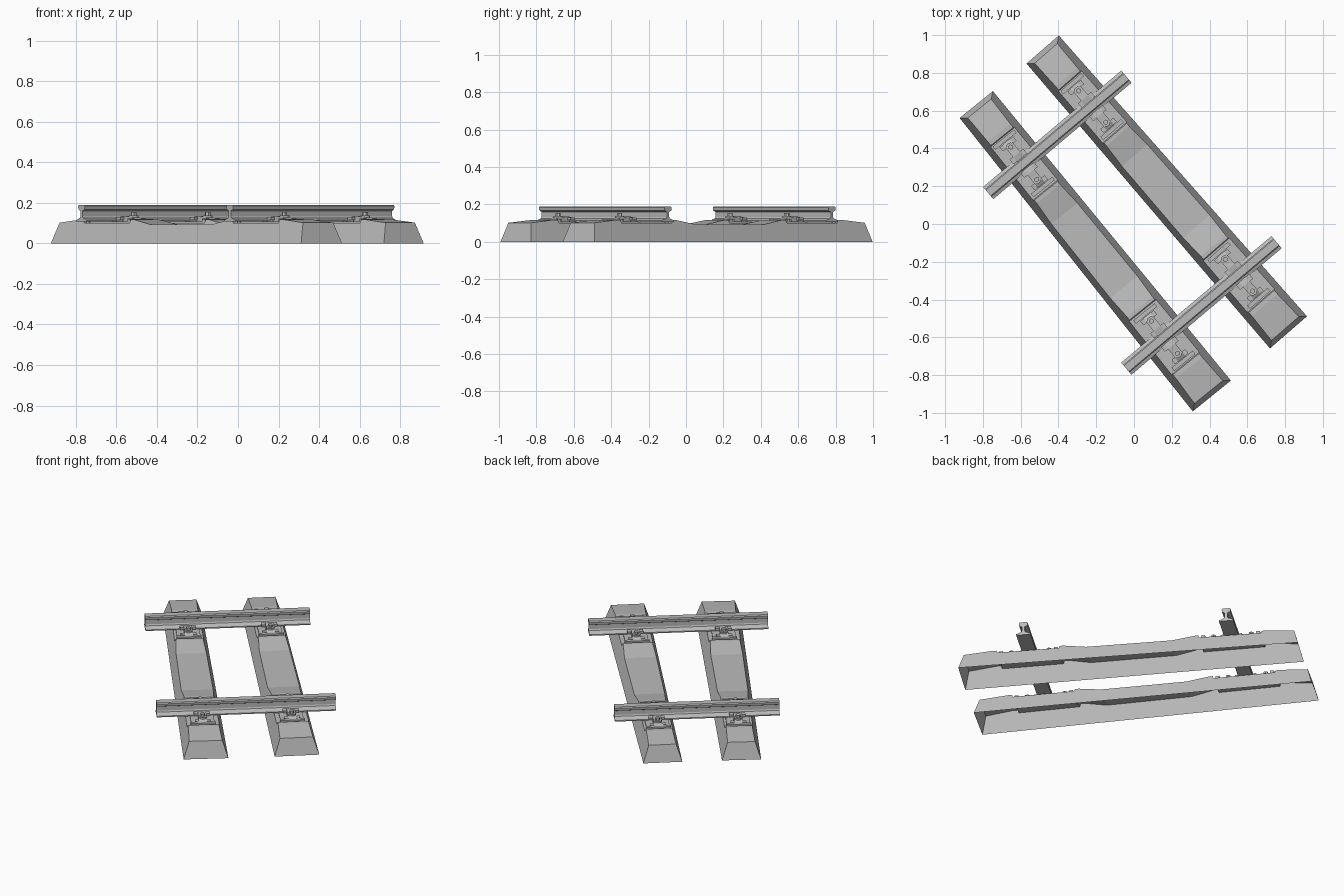
import bpy
import bmesh
import math
from mathutils import Matrix

cube = bpy.data.objects.get("Cube")
if cube:
    bpy.data.objects.remove(cube, do_unlink=True)

# Single flat grey
grey = bpy.data.materials.new("weathered grey")
grey.use_nodes = True
GREY = (0.5, 0.5, 0.5, 1)
grey.diffuse_color = GREY
grey.node_tree.nodes["Principled BSDF"].inputs["Base Color"].default_value = GREY


def finish(name, bm, matrix):
    bm.normal_update()
    mesh = bpy.data.meshes.new(name)
    bm.to_mesh(mesh)
    bm.free()
    mesh.materials.append(grey)
    obj = bpy.data.objects.new(name, mesh)
    obj.matrix_world = matrix
    bpy.context.collection.objects.link(obj)
    return obj


def prism(name, profile, y0, y1, matrix):
    """Closed (x, z) profile extruded along local y."""
    bm = bmesh.new()
    rings = [[bm.verts.new((x, y, z)) for x, z in profile] for y in (y0, y1)]
    n = len(profile)
    for i in range(n):
        j = (i + 1) % n
        bm.faces.new((rings[0][i], rings[0][j], rings[1][j], rings[1][i]))
    bm.faces.new(rings[0])
    bm.faces.new(rings[1])
    bmesh.ops.recalc_face_normals(bm, faces=bm.faces[:])
    return finish(name, bm, matrix)


def block(name, x0, x1, y0, y1, z0, z1, matrix):
    return prism(name, [(x0, z0), (x1, z0), (x1, z1), (x0, z1)], y0, y1, matrix)


def bolt(name, x, z0, z1, radius, sides, matrix):
    bm = bmesh.new()
    bmesh.ops.create_cone(bm, cap_ends=True, segments=sides, radius1=radius,
                          radius2=radius, depth=z1 - z0,
                          matrix=Matrix.Translation((x, 0, (z0 + z1) / 2)))
    return finish(name, bm, matrix)


def place(x, y, degrees):
    return Matrix.Translation((x, y, 0)) @ Matrix.Rotation(math.radians(degrees), 4, 'Z')


# Half of the sleeper's top line: (distance from middle, height)
HALF_TOP = [(0.25, 0.094), (0.385, 0.118), (0.405, 0.118), (0.41, 0.101),
            (0.77, 0.101), (0.775, 0.117), (0.80, 0.118), (0.965, 0.102)]
SLEEPER_END = 0.992


def sleeper(name, matrix):
    """Hollow tapered beam, open underneath."""
    bm = bmesh.new()
    top = [(-s, z) for s, z in reversed(HALF_TOP)] + HALF_TOP
    rings = []
    for i, (s, z) in enumerate(top):
        at_end = i in (0, len(top) - 1)
        base = math.copysign(SLEEPER_END, s) if at_end else s
        half = 0.1215 + 0.0085 * s
        inner = half - 0.33 * z
        rings.append([bm.verts.new(p) for p in (
            (base, -half, 0), (s, -inner, z), (s, inner, z), (base, half, 0))])
    for a, b in zip(rings, rings[1:]):
        for k in range(3):
            bm.faces.new((a[k], b[k], b[k + 1], a[k + 1]))
    bm.faces.new(rings[0])
    bm.faces.new(rings[-1][::-1])
    finish(name, bm, matrix)


# Clamp side profile: (distance from rail middle, height)
CLAMP = [(0.028, 0.121), (0.028, 0.130), (0.060, 0.136), (0.125, 0.130),
         (0.148, 0.118), (0.148, 0.103), (0.052, 0.103), (0.048, 0.120)]
RAIL_OFFSET = 0.592


def fastening(name, matrix):
    """One clamp set; local +x points away from the rail."""
    block(name + "_base_plate", 0.0, 0.165, -0.068, 0.068, 0.098, 0.108, matrix)
    block(name + "_shoulder", 0.150, 0.172, -0.072, 0.072, 0.098, 0.121, matrix)
    prism(name + "_clamp", CLAMP, -0.024, 0.024, matrix)
    for side in (-1, 1):
        y0, y1 = sorted((side * 0.024, side * 0.046))
        block(name + "_clamp_toe", 0.030, 0.062, y0, y1, 0.116, 0.130, matrix)
        block(name + "_clamp_heel", 0.118, 0.146, y0, y1, 0.104, 0.122, matrix)
    bolt(name + "_washer", 0.110, 0.128, 0.138, 0.024, 12, matrix)
    bolt(name + "_bolt", 0.110, 0.136, 0.155, 0.014, 6, matrix)


# Sleepers with four fastenings each
for label, x, y, angle in (("back", 0.167, 0.175, -49.0),
                           ("front", -0.2115, -0.139, -51.05)):
    frame = place(x, y, angle)
    sleeper(label + "_sleeper", frame)
    for rail_side in (-1, 1):
        for outward in (0, 180):
            local = (Matrix.Translation((rail_side * RAIL_OFFSET, 0, 0))
                     @ Matrix.Rotation(math.radians(outward), 4, 'Z'))
            fastening(label + "_fastening", frame @ local)

# Rail section, right half from foot to head
HALF_RAIL = [(0.042, 0.107), (0.042, 0.114), (0.012, 0.126), (0.008, 0.134),
             (0.008, 0.160), (0.024, 0.168), (0.026, 0.184), (0.020, 0.190)]
RAIL = HALF_RAIL + [(-x, z) for x, z in reversed(HALF_RAIL)]

for label, x, y, angle, length in (("left", -0.406, 0.472, 40.1, 0.957),
                                   ("right", 0.357, -0.431, 40.1, 1.04)):
    prism(label + "_rail", RAIL, -length / 2, length / 2, place(x, y, angle - 90))
